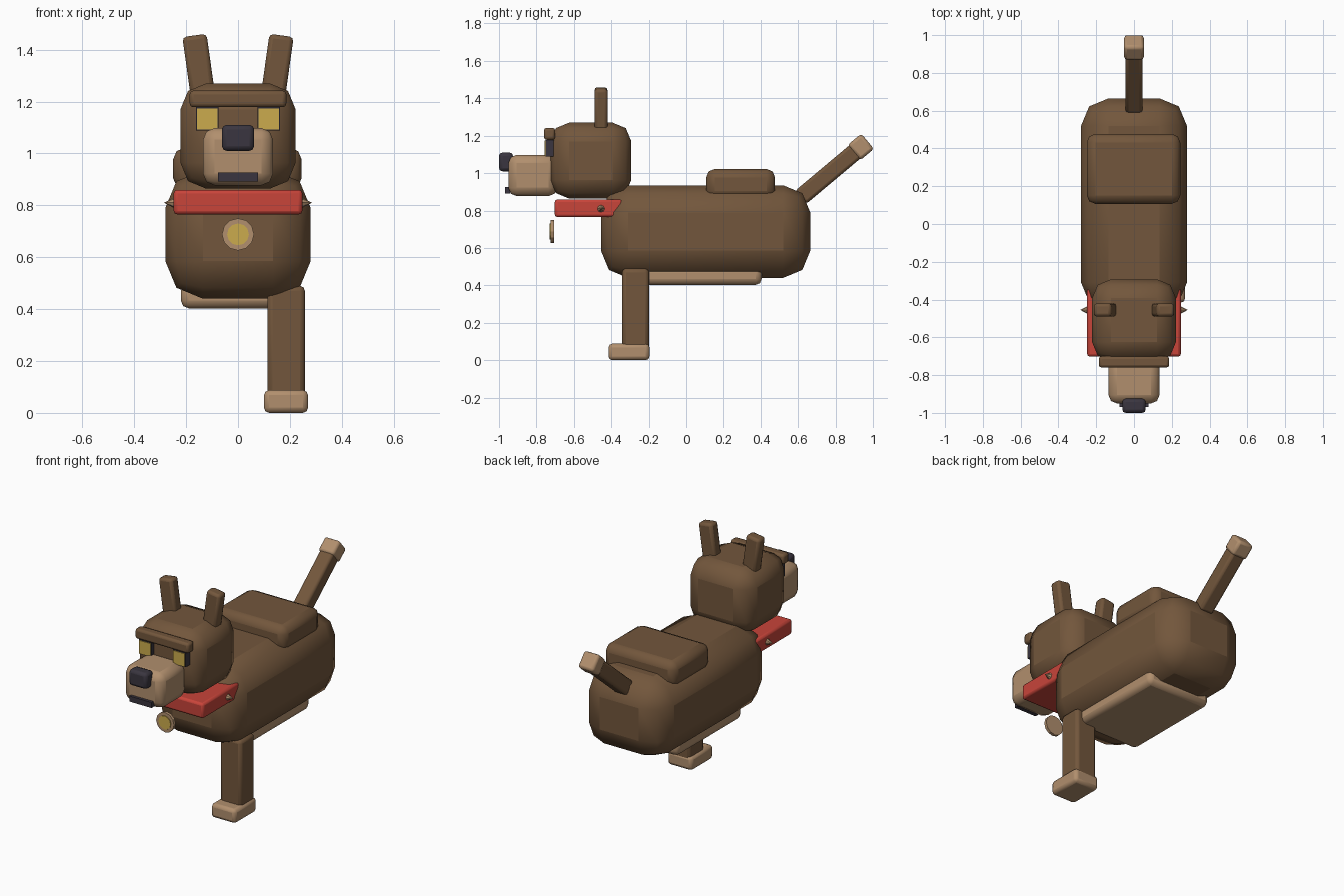
import bpy, math
from mathutils import Matrix, Vector

if "Cube" in bpy.data.objects:
    bpy.data.objects.remove(bpy.data.objects["Cube"])


def material(name, rgb):
    m = bpy.data.materials.new(name)
    m.diffuse_color = (*rgb, 1)
    m.use_nodes = True
    m.node_tree.nodes["Principled BSDF"].inputs["Base Color"].default_value = m.diffuse_color
    return m


BROWN = material("brown fur", (0.17, 0.094, 0.045))
TAN = material("tan fur", (0.44, 0.275, 0.155))
DARK = material("dark charcoal", (0.042, 0.036, 0.050))
RED = material("red collar", (0.58, 0.058, 0.042))
GOLD = material("gold", (0.60, 0.41, 0.075))


def finish(ob, name, mat):
    ob.name = name
    ob.data.materials.append(mat)
    return ob


def box(name, x, y, z, mat, bevel=0.0, tilt=None):
    """Rounded box from its (min, max) ranges, optionally turned about its centre."""
    rng = (x, y, z)
    centre = Vector([(a + b) / 2 for a, b in rng])
    bpy.ops.mesh.primitive_cube_add(size=1)
    ob = finish(bpy.context.object, name, mat)
    ob.data.transform(Matrix.Diagonal([b - a for a, b in rng] + [1]))
    if bevel:
        mod = ob.modifiers.new("Bevel", "BEVEL")
        mod.width, mod.segments = bevel, 2
        mod.limit_method = "NONE"
        bpy.ops.object.shade_smooth_by_angle(angle=math.radians(50))
        bpy.ops.object.modifier_apply(modifier="Bevel")
        for p in ob.data.polygons:
            p.use_smooth = True
    ob.location = centre
    if tilt:
        ob.rotation_euler = tilt
    return ob


# Torso, belly patch and back hump
box("body", (-0.28, 0.28), (-0.455, 0.665), (0.44, 0.935), BROWN, 0.145)
box("belly", (-0.22, 0.22), (-0.25, 0.405), (0.403, 0.50), TAN, 0.03)
box("back_hump", (-0.25, 0.245), (0.107, 0.477), (0.86, 1.022), BROWN, 0.045)

# Head and face
box("head", (-0.222, 0.222), (-0.725, -0.293), (0.864, 1.27), BROWN, 0.10)
box("muzzle", (-0.135, 0.135), (-0.95, -0.69), (0.877, 1.098), TAN, 0.045)
box("nose", (-0.062, 0.062), (-1.0, -0.925), (1.01, 1.11), DARK, 0.018)
box("mouth", (-0.077, 0.077), (-0.968, -0.94), (0.892, 0.927), DARK)
box("brow", (-0.186, 0.186), (-0.76, -0.70), (1.178, 1.242), BROWN, 0.014)

for side, s in (("left", -1), ("right", 1)):
    # Eyes: dark socket with a gold plate on the front
    ex = sorted((s * 0.075, s * 0.162))
    box(side + "_eye_socket", ex, (-0.752, -0.70), (1.088, 1.178), DARK)
    ix = sorted((s * 0.079, s * 0.158))
    box(side + "_eye", ix, (-0.757, -0.751), (1.092, 1.174), GOLD)
    # Ears lean outward
    ec = s * 0.150
    box(side + "_ear", (ec - 0.047, ec + 0.047), (-0.49, -0.42), (1.20, 1.456),
        BROWN, 0.016, (0, s * math.radians(8), 0))
    # Collar studs
    bpy.ops.mesh.primitive_cone_add(vertices=8, radius1=0.024, radius2=0, depth=0.045,
                                    location=(s * 0.262, -0.455, 0.81),
                                    rotation=(0, s * math.pi / 2, 0))
    finish(bpy.context.object, side + "_collar_stud", TAN)

# Collar and hanging tag
box("collar", (-0.248, 0.248), (-0.702, -0.34), (0.765, 0.86), RED, 0.014)
for name, r, y, depth, mat in (("tag_rim", 0.062, -0.715, 0.018, TAN),
                               ("tag_centre", 0.042, -0.726, 0.006, GOLD)):
    bpy.ops.mesh.primitive_cylinder_add(vertices=12, radius=r, depth=depth,
                                        location=(0, y, 0.688),
                                        rotation=(math.pi / 2, 0, 0))
    finish(bpy.context.object, name, mat)

# Single front leg with paw
box("front_leg", (0.113, 0.258), (-0.342, -0.199), (0.01, 0.49), BROWN, 0.02)
box("front_paw", (0.10, 0.27), (-0.415, -0.196), (0.0, 0.088), TAN, 0.02)

# Tail with tan tip, both along one rising line
angle = math.radians(40)
tip = Vector((0, 0.935, 1.14))
along = Vector((0, math.cos(angle), math.sin(angle)))
for name, offset, length, half, mat in (("tail", -0.21, 0.42, 0.046, BROWN),
                                        ("tail_tip", 0.0, 0.095, 0.053, TAN)):
    c = tip + along * offset
    box(name, (-half, half), (c.y - length / 2, c.y + length / 2),
        (c.z - half, c.z + half), mat, 0.016, (angle, 0, 0))
